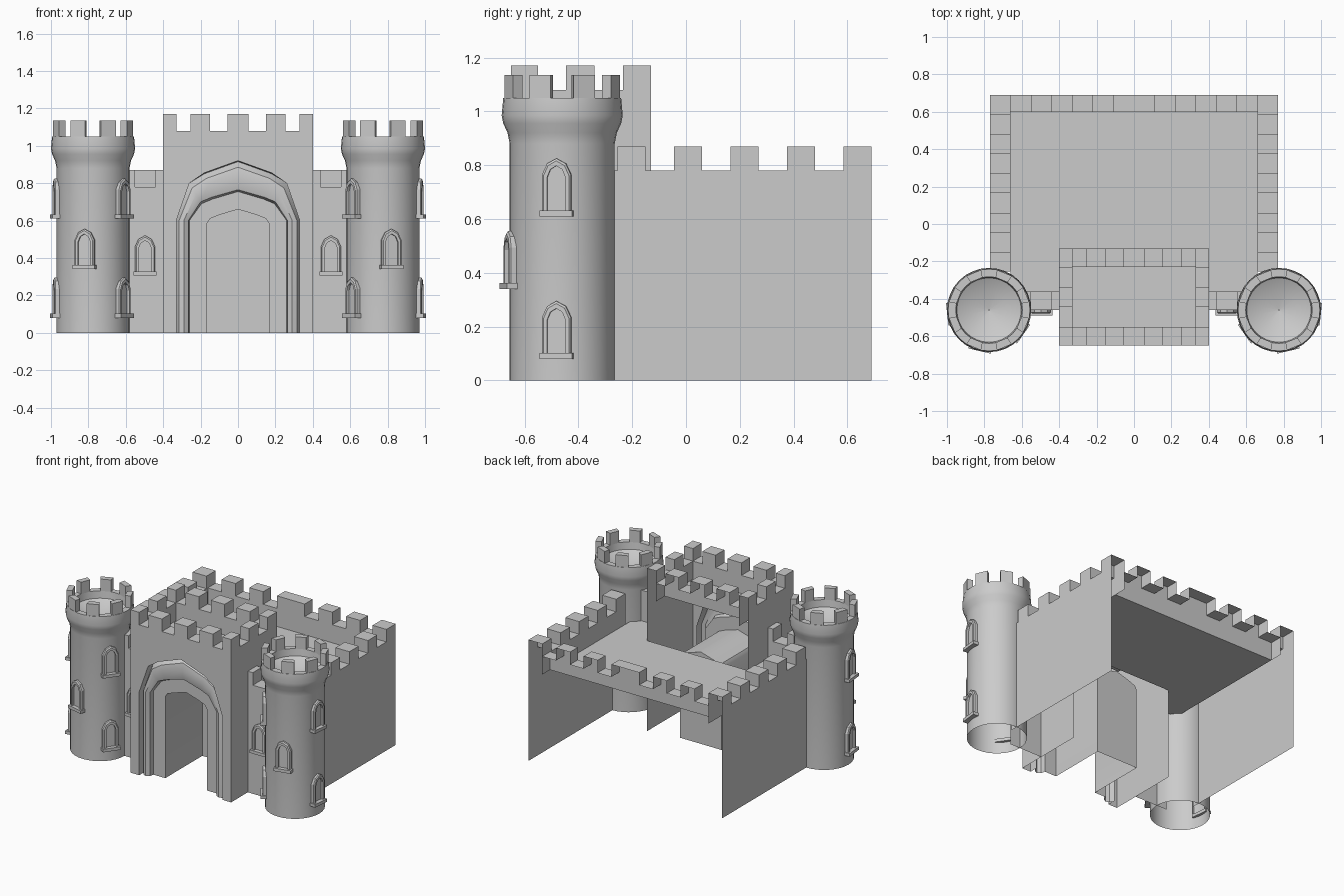
import bpy, bmesh
from math import sin, cos, pi, radians
from mathutils import Vector, Matrix

if "Cube" in bpy.data.objects:
    bpy.data.objects.remove(bpy.data.objects["Cube"])

def finish(name, bm, smooth=False):
    bmesh.ops.remove_doubles(bm, verts=bm.verts, dist=0.0005)
    bmesh.ops.recalc_face_normals(bm, faces=bm.faces)
    me = bpy.data.meshes.new(name)
    bm.to_mesh(me)
    bm.free()
    ob = bpy.data.objects.new(name, me)
    bpy.context.collection.objects.link(ob)
    if smooth:
        bpy.ops.object.select_all(action='DESELECT')
        ob.select_set(True)
        bpy.context.view_layer.objects.active = ob
        bpy.ops.object.shade_smooth_by_angle(angle=radians(35))
    return ob

def face(bm, pts):
    return bm.faces.new([bm.verts.new(p) for p in pts])

def loft(bm, rings, closed=False):
    n = len(rings[0])
    for a, b in zip(rings, rings[1:]):
        for i in range(n if closed else n - 1):
            j = (i + 1) % n
            face(bm, [a[i], a[j], b[j], b[i]])

# Battlement run: cells between cuts alternate merlon / gap
def parapet(bm, point, cuts, z0, zf, zc, zt, outer=True, first=True, cap=False):
    """point(t, d, z): t along the wall, d = 0 outer / 1 inner side"""
    prev = None
    for i, (a, b) in enumerate(zip(cuts, cuts[1:])):
        h = zt if (i % 2 == 0) == first else zc
        face(bm, [point(a, 0, h), point(b, 0, h), point(b, 1, h), point(a, 1, h)])
        face(bm, [point(a, 1, zf), point(b, 1, zf), point(b, 1, h), point(a, 1, h)])
        if outer:
            face(bm, [point(a, 0, z0), point(b, 0, z0), point(b, 0, h), point(a, 0, h)])
        if prev is not None or cap:
            lo = zc
            face(bm, [point(a, 0, lo), point(a, 1, lo), point(a, 1, zt), point(a, 0, zt)])
        prev = h

def along_y(xo, xi):
    return lambda t, d, z: (xi if d else xo, t, z)

def along_x(yo, yi):
    return lambda t, d, z: (t, yi if d else yo, z)

# Keep: side walls, open back, short front walls and roof
bm = bmesh.new()
side_cuts = [0.69 - 0.105 * i for i in range(10)]
for s in (-1, 1):
    parapet(bm, along_y(s * 0.77, s * 0.66), side_cuts, 0, 0.65, 0.78, 0.87)
    parapet(bm, along_x(-0.46, -0.36), [s * v for v in (0.40, 0.44, 0.55, 0.66)],
            0, 0.65, 0.78, 0.87)
    face(bm, [(s * x, y, 0.65) for x, y in ((0.40, -0.36), (0.66, -0.36), (0.66, -0.13), (0.40, -0.13))])
    face(bm, [(s * 0.77, y, z) for y, z in ((-0.255, 0), (-0.255, 0.78), (-0.32, 0.78), (-0.32, 0))])
back_cuts = [-0.66, -0.55, -0.44, -0.33, -0.22, -0.11, 0.11, 0.22, 0.33, 0.44, 0.55, 0.66]
parapet(bm, along_x(0.69, 0.60), back_cuts, 0, 0.65, 0.78, 0.87, outer=False, first=False)
face(bm, [(x, y, 0.65) for x, y in ((-0.66, -0.13), (0.66, -0.13), (0.66, 0.60), (-0.66, 0.60))])
# close the merlon sides beside the back corners
finish("keep_walls", bm)

# Gatehouse: battlements, roof and arched front
def arch(w, zs, xm, zm, xn, zn, zt, y):
    half = [(w, 0), (w, zs), (xm, zm), (xn, zn)]
    pts = half + [(0, zt)] + [(-x, z) for x, z in reversed(half)]
    return [(x, y, z) for x, z in pts]

bm = bmesh.new()
gate_cuts = [-0.65, -0.55, -0.445, -0.34, -0.235, -0.13]
front_cuts = [-0.33, -0.255, -0.15, -0.055, 0.055, 0.15, 0.255, 0.33]
for s in (-1, 1):
    parapet(bm, along_y(s * 0.40, s * 0.33), gate_cuts[:-1], 0, 0.95, 1.08, 1.17)
    parapet(bm, along_y(s * 0.40, s * 0.33), gate_cuts[-2:], 0, 0.95, 1.08, 1.17, cap=True)
    face(bm, [(s * x, -0.65, z) for x, z in ((0.33, 1.08), (0.40, 1.08), (0.40, 1.17), (0.33, 1.17))])
parapet(bm, along_x(-0.65, -0.55), front_cuts, 1.08, 0.95, 1.08, 1.17, first=False)
parapet(bm, along_x(-0.13, -0.23), front_cuts, 1.08, 0.95, 1.08, 1.17, outer=False, first=False)
face(bm, [(x, y, 0.95) for x, y in ((-0.33, -0.55), (0.33, -0.55), (0.33, -0.23), (-0.33, -0.23))])
opening = arch(0.33, 0.60, 0.26, 0.80, 0.18, 0.855, 0.92, -0.65)
face(bm, [(-0.40, -0.65, 0), (-0.40, -0.65, 1.08), (0.40, -0.65, 1.08), (0.40, -0.65, 0)] + opening)
finish("gatehouse", bm)

# Arch moulding stepping into the passage, with the gate at its end
bm = bmesh.new()
door = (0.165, 0.585, 0.15, 0.61, 0.10, 0.63, 0.66)
rings = [opening,
         arch(0.33, 0.60, 0.26, 0.80, 0.18, 0.85, 0.915, -0.59),
         arch(0.315, 0.60, 0.245, 0.775, 0.17, 0.825, 0.885, -0.625),
         arch(0.29, 0.60, 0.225, 0.74, 0.16, 0.785, 0.83, -0.635),
         arch(0.265, 0.60, 0.20, 0.70, 0.14, 0.725, 0.765, -0.62),
         arch(0.26, 0.60, 0.195, 0.69, 0.135, 0.715, 0.755, -0.59),
         arch(*door, -0.59),
         arch(*door, -0.17)]
loft(bm, rings)
face(bm, rings[-1])
finish("gate_arch", bm, True)

# Round towers with flared crown
SEG = 32
def circle(r, z):
    return [(r * cos(2 * pi * i / SEG), r * sin(2 * pi * i / SEG), z) for i in range(SEG)]

def tower(name, x):
    bm = bmesh.new()
    prof = [(0.195, 0), (0.195, 0.88), (0.203, 0.92), (0.219, 0.955), (0.225, 0.985),
            (0.219, 1.05), (0.178, 1.05), (0.172, 1.00), (0.10, 0.965), (0.002, 0.95)]
    loft(bm, [circle(r, z) for r, z in prof], True)
    for k in range(8):
        a0 = 2 * pi * k / 8 + pi / 16
        ring = []
        for z in (1.05, 1.135):
            ring.append([(r * cos(a), r * sin(a), z) for r, a in
                         ((0.178, a0), (0.219, a0), (0.219, a0 + pi / 8), (0.178, a0 + pi / 8))])
        loft(bm, ring, True)
        face(bm, ring[1])
    ob = finish(name, bm, True)
    ob.location = (x, -0.46, 0)

# Arched window: frame, pane and sill; local -y points outwards
def window(name, matrix):
    def outline(w, zb, zs, zt, y):
        return [(x, y, z) for x, z in ((-w, zb), (w, zb), (w, zs), (w * 0.65, zs + (zt - zs) * 0.68),
                (0, zt), (-w * 0.65, zs + (zt - zs) * 0.68), (-w, zs))]
    bm = bmesh.new()
    big, small = (0.054, 0.02, 0.155, 0.215), (0.034, 0.022, 0.145, 0.188)
    rings = [outline(*big, 0.02), outline(*big, -0.012), outline(0.047, 0.02, 0.152, 0.206, -0.018),
             outline(*small, -0.018), outline(*small, -0.002)]
    loft(bm, rings, True)
    face(bm, rings[-1])
    box = Matrix.Translation((0, -0.005, 0.011)) @ Matrix.Diagonal((0.122, 0.05, 0.022, 1))
    bmesh.ops.create_cube(bm, size=1, matrix=box)
    bm.transform(matrix)
    finish(name, bm)

for s, side in ((-1, "left"), (1, "right")):
    tower(side + "_tower", s * 0.775)
    spots = [(13, 0.34), (84, 0.08), (84, 0.61), (-55, 0.08), (-55, 0.61)]
    for i, (ang, z) in enumerate(spots):
        m = (Matrix.Translation((s * 0.775, -0.46, z)) @ Matrix.Rotation(radians(s * ang), 4, 'Z')
             @ Matrix.Translation((0, -0.195, 0)))
        window(f"{side}_tower_window_{i + 1}", m)
    window(side + "_wall_window", Matrix.Translation((s * 0.497, -0.46, 0.305)))
